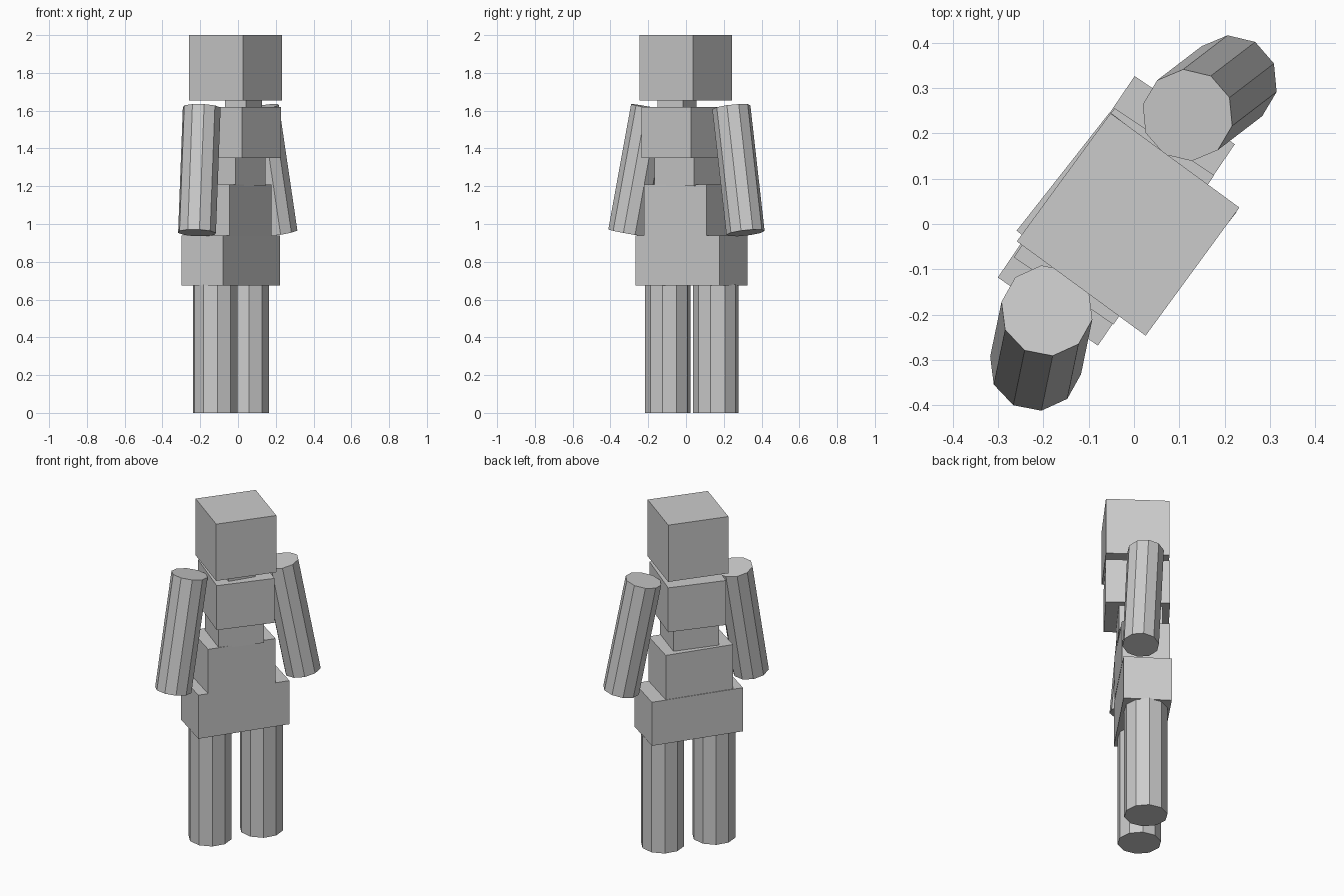
import bpy, bmesh, math
from mathutils import Vector, Matrix

cube = bpy.data.objects.get("Cube")
if cube:
    bpy.data.objects.remove(cube, do_unlink=True)

GREY = (0.6, 0.6, 0.6, 1)
grey = bpy.data.materials.new("plain grey")
grey.use_nodes = True
grey.diffuse_color = GREY
grey.node_tree.nodes["Principled BSDF"].inputs["Base Color"].default_value = GREY


def finish(name, bm):
    bmesh.ops.recalc_face_normals(bm, faces=bm.faces)
    mesh = bpy.data.meshes.new(name)
    bm.to_mesh(mesh)
    bm.free()
    mesh.materials.append(grey)
    obj = bpy.data.objects.new(name, mesh)
    bpy.context.collection.objects.link(obj)
    return obj


def block(name, centre, depth, width, bottom, top, heading):
    """Upright box whose width runs along the heading, in degrees."""
    bm = bmesh.new()
    bmesh.ops.create_cube(bm, size=1)
    bmesh.ops.scale(bm, vec=(depth, width, top - bottom), verts=bm.verts)
    obj = finish(name, bm)
    obj.location = (*centre, (bottom + top) / 2)
    obj.rotation_euler.z = math.radians(heading - 90)


def limb(name, bottom, top, radius, phase, sides=10):
    """Flat-sided cylinder between two points."""
    bottom, top = Vector(bottom), Vector(top)
    axis = top - bottom
    turn = Vector((0, 0, 1)).rotation_difference(axis).to_matrix()
    bm = bmesh.new()
    ring = []
    for i in range(sides):
        a = math.radians(phase) + math.tau * i / sides
        ring.append(bm.verts.new(turn @ Vector((radius * math.cos(a), radius * math.sin(a), 0))))
    base = bm.faces.new(ring)
    cap = bmesh.ops.extrude_face_region(bm, geom=[base], use_keep_orig=True)
    moved = [v for v in cap["geom"] if isinstance(v, bmesh.types.BMVert)]
    bmesh.ops.translate(bm, vec=axis, verts=moved)
    finish(name, bm).location = bottom


# Head and torso, stacked blocks with slightly different headings
block("head", (-0.013, -0.001), 0.352, 0.35, 1.655, 2.0, 53.8)
block("neck", (0.029, -0.048), 0.133, 0.16, 1.61, 1.66, 58)
block("chest", (-0.016, 0.006), 0.356, 0.333, 1.35, 1.62, 51.8)
block("waist", (-0.03, 0.01), 0.24, 0.264, 1.2, 1.36, 53)
block("abdomen", (-0.044, 0.017), 0.265, 0.397, 0.94, 1.21, 56)
block("hips", (-0.039, 0.029), 0.267, 0.537, 0.675, 0.94, 55.8)

# Legs
limb("right_leg", (-0.12, -0.097, 0), (-0.12, -0.097, 0.68), 0.121, 95)
limb("left_leg", (0.047, 0.158, 0), (0.047, 0.158, 0.68), 0.121, 95)

# Arms, splayed outward
limb("right_arm", (-0.217, -0.312, 0.953), (-0.192, -0.191, 1.617), 0.102, 97)
limb("left_arm", (0.216, 0.315, 0.953), (0.118, 0.24, 1.617), 0.102, 95)
